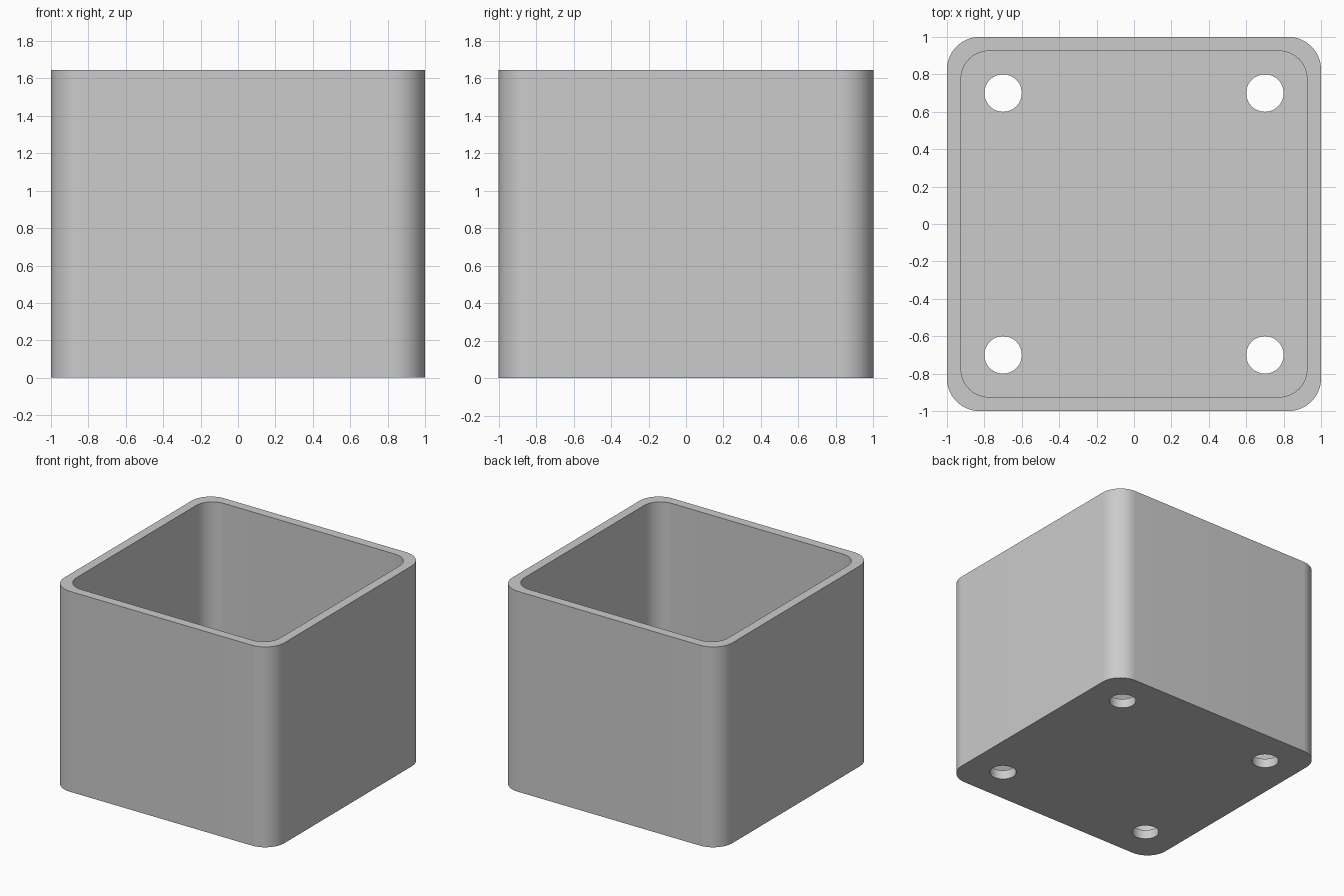
import bpy
import bmesh
import math

if "Cube" in bpy.data.objects:
    bpy.data.objects.remove(bpy.data.objects["Cube"], do_unlink=True)

HEIGHT = 1.645
WALL = 0.075
HOLE_OFFSET = 0.7
HOLE_RADIUS = 0.1

grey = bpy.data.materials.new("plain grey")
grey.use_nodes = True
colour = (0.6, 0.6, 0.6, 1)
grey.diffuse_color = colour
grey.node_tree.nodes["Principled BSDF"].inputs["Base Color"].default_value = colour


def rounded_box(name, half, bottom, top, radius):
    """Square block with its four upright edges rounded."""
    bm = bmesh.new()
    bmesh.ops.create_cube(bm, size=2)
    for v in bm.verts:
        v.co = (v.co.x * half, v.co.y * half, top if v.co.z > 0 else bottom)
    upright = [e for e in bm.edges
               if abs(e.verts[0].co.z - e.verts[1].co.z) > 0.01]
    bmesh.ops.bevel(bm, geom=upright, offset=radius, segments=16,
                    profile=0.5, affect='EDGES')
    mesh = bpy.data.meshes.new(name)
    bm.to_mesh(mesh)
    bm.free()
    mesh.materials.append(grey)
    obj = bpy.data.objects.new(name, mesh)
    bpy.context.collection.objects.link(obj)
    return obj


def cut(target, cutter):
    mod = target.modifiers.new(cutter.name, 'BOOLEAN')
    mod.operation = 'DIFFERENCE'
    mod.solver = 'EXACT'
    mod.object = cutter
    bpy.context.view_layer.objects.active = target
    bpy.ops.object.modifier_apply(modifier=mod.name)
    bpy.data.objects.remove(cutter, do_unlink=True)


# Open box: outer block minus the cavity
box = rounded_box("open_box", 1, 0, HEIGHT, 0.175)
cut(box, rounded_box("cavity_cutter", 1 - WALL, WALL, HEIGHT + 0.2, 0.15))

# Four round drain holes through the floor
for x in (-HOLE_OFFSET, HOLE_OFFSET):
    for y in (-HOLE_OFFSET, HOLE_OFFSET):
        bpy.ops.mesh.primitive_cylinder_add(
            vertices=64, radius=HOLE_RADIUS, depth=0.4, location=(x, y, 0))
        hole = bpy.context.object
        hole.name = "hole_cutter"
        hole.data.materials.append(grey)
        cut(box, hole)

# Smooth corners and hole walls, crisp rims
bpy.ops.object.select_all(action='DESELECT')
box.select_set(True)
bpy.context.view_layer.objects.active = box
bpy.ops.object.shade_smooth_by_angle(angle=math.radians(30))
